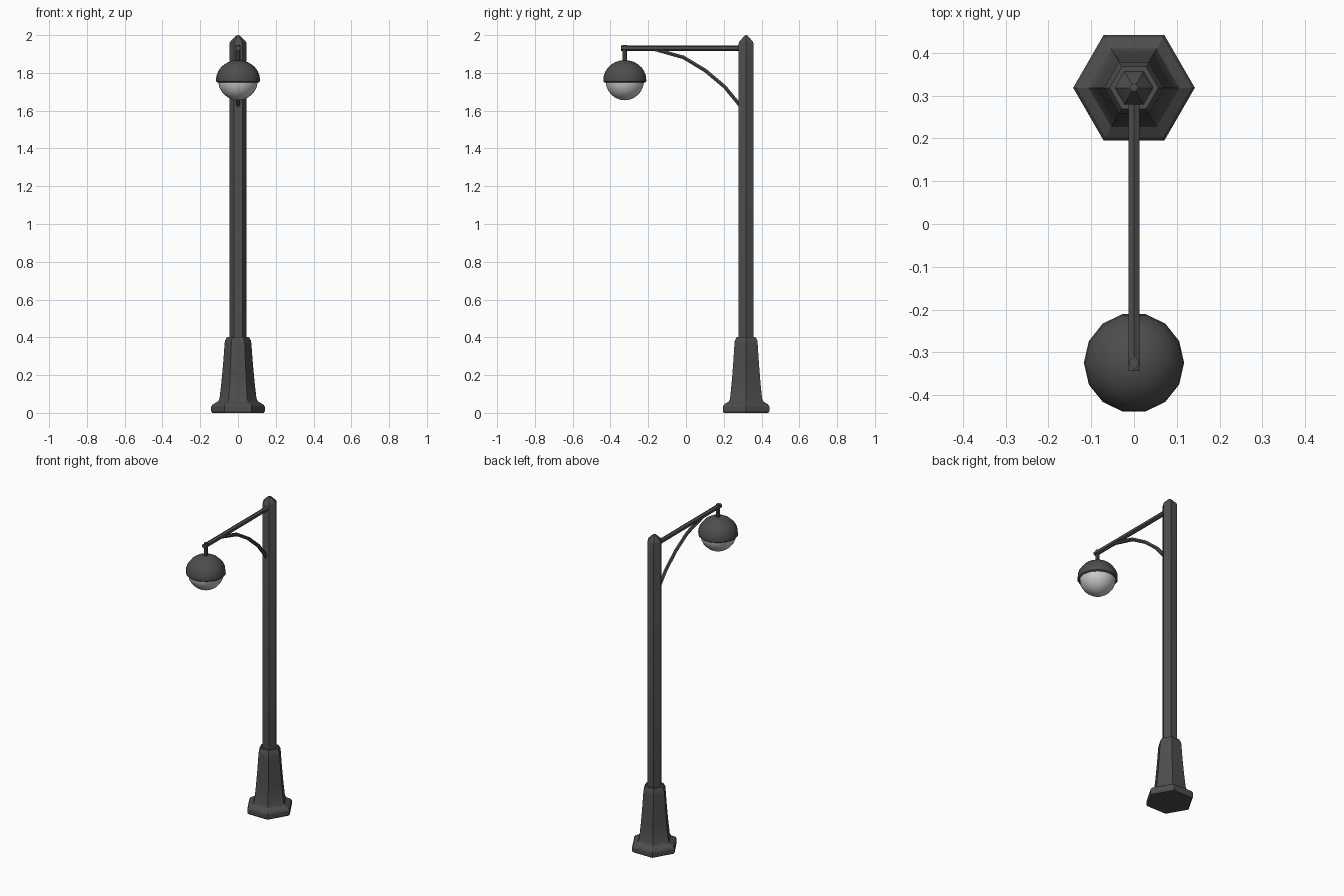
import bpy, bmesh, math
from mathutils import Vector

if "Cube" in bpy.data.objects:
    bpy.data.objects.remove(bpy.data.objects["Cube"])

POLE_Y, LAMP_Y, ARM_Z = 0.318, -0.324, 1.931


def material(name, value):
    m = bpy.data.materials.new(name)
    m.diffuse_color = (value, value, value, 1)
    m.use_nodes = True
    m.node_tree.nodes["Principled BSDF"].inputs["Base Color"].default_value = m.diffuse_color
    return m


IRON = material("dark_iron", 0.075)
GLASS = material("frosted_glass", 0.55)


def finish(obj, mat, angle):
    obj.data.materials.append(mat)
    bpy.ops.object.select_all(action='DESELECT')
    obj.select_set(True)
    bpy.context.view_layer.objects.active = obj
    bpy.ops.object.shade_smooth_by_angle(angle=math.radians(angle))


def lathe(name, profile, sides, y, mat, angle):
    """Revolve (radius, z) points about a vertical axis; radius 0 makes a pole."""
    bm = bmesh.new()
    rings = []
    for r, z in profile:
        if r == 0:
            rings.append([bm.verts.new((0, y, z))] * sides)
        else:
            rings.append([bm.verts.new((r * math.cos(math.tau * i / sides),
                                        y + r * math.sin(math.tau * i / sides), z))
                          for i in range(sides)])
    for a, b in zip(rings, rings[1:]):
        for i in range(sides):
            j = (i + 1) % sides
            quad = list(dict.fromkeys((a[i], a[j], b[j], b[i])))
            bm.faces.new(quad)
    bmesh.ops.recalc_face_normals(bm, faces=bm.faces)
    mesh = bpy.data.meshes.new(name)
    bm.to_mesh(mesh)
    bm.free()
    obj = bpy.data.objects.new(name, mesh)
    bpy.context.collection.objects.link(obj)
    finish(obj, mat, angle)


def rod(name, start, end, radius, sides):
    start, end = Vector(start), Vector(end)
    d = end - start
    bpy.ops.mesh.primitive_cylinder_add(
        vertices=sides, radius=radius, depth=d.length, location=(start + end) / 2,
        rotation=d.to_track_quat('Z', 'Y').to_euler())
    obj = bpy.context.object
    obj.name = name
    finish(obj, IRON, 30)


def arc(radius, height, z, a0, a1, steps):
    return [(radius * math.cos(t), z + height * math.sin(t))
            for t in (math.radians(a0 + (a1 - a0) * i / steps) for i in range(steps + 1))]


# Hexagonal flared base
lathe("base", [(0, 0), (0.136, 0), (0.142, 0.008), (0.142, 0.033), (0.134, 0.045),
               (0.106, 0.06), (0.098, 0.075), (0.087, 0.17), (0.078, 0.27),
               (0.071, 0.365), (0.069, 0.382), (0.057, 0.403), (0, 0.403)],
      6, POLE_Y, IRON, 28)

# Hexagonal post with pointed cap
lathe("post", [(0, 0.39), (0.045, 0.39), (0.045, 1.957), (0.041, 1.966),
               (0.010, 1.997), (0, 2.0)], 6, POLE_Y, IRON, 28)

# Horizontal arm and hanging stem
rod("arm", (0, POLE_Y - 0.02, ARM_Z), (0, LAMP_Y - 0.019, ARM_Z), 0.015, 6)
rod("hanger", (0, LAMP_Y, 1.855), (0, LAMP_Y, 1.947), 0.012, 8)

# Curved brace under the arm
curve = bpy.data.curves.new("brace", 'CURVE')
curve.dimensions = '3D'
curve.bevel_depth = 0.011
curve.bevel_resolution = 1
curve.use_fill_caps = True
path = [(0.29, 1.622), (0.272, 1.645), (0.204, 1.727), (0.103, 1.812),
        (-0.013, 1.882), (-0.165, 1.925)]
spline = curve.splines.new('POLY')
spline.points.add(len(path) - 1)
for p, (y, z) in zip(spline.points, path):
    p.co = (0, y, z, 1)
brace = bpy.data.objects.new("brace", curve)
bpy.context.collection.objects.link(brace)
bpy.ops.object.select_all(action='DESELECT')
brace.select_set(True)
bpy.context.view_layer.objects.active = brace
bpy.ops.object.convert(target='MESH')
finish(bpy.context.object, IRON, 50)

# Domed shade with a rolled rim
dome = arc(0.117, 0.106, 1.762, 90, 0, 7)
dome[0] = (0, 1.868)
lathe("shade", dome + [(0.116, 1.754), (0.108, 1.748), (0.101, 1.752), (0.099, 1.775)],
      14, LAMP_Y, IRON, 40)

# Glass globe below the shade
globe = arc(0.105, 0.105, 1.76, 10, -90, 7)
globe[-1] = (0, 1.655)
lathe("globe", globe, 14, LAMP_Y, GLASS, 40)
